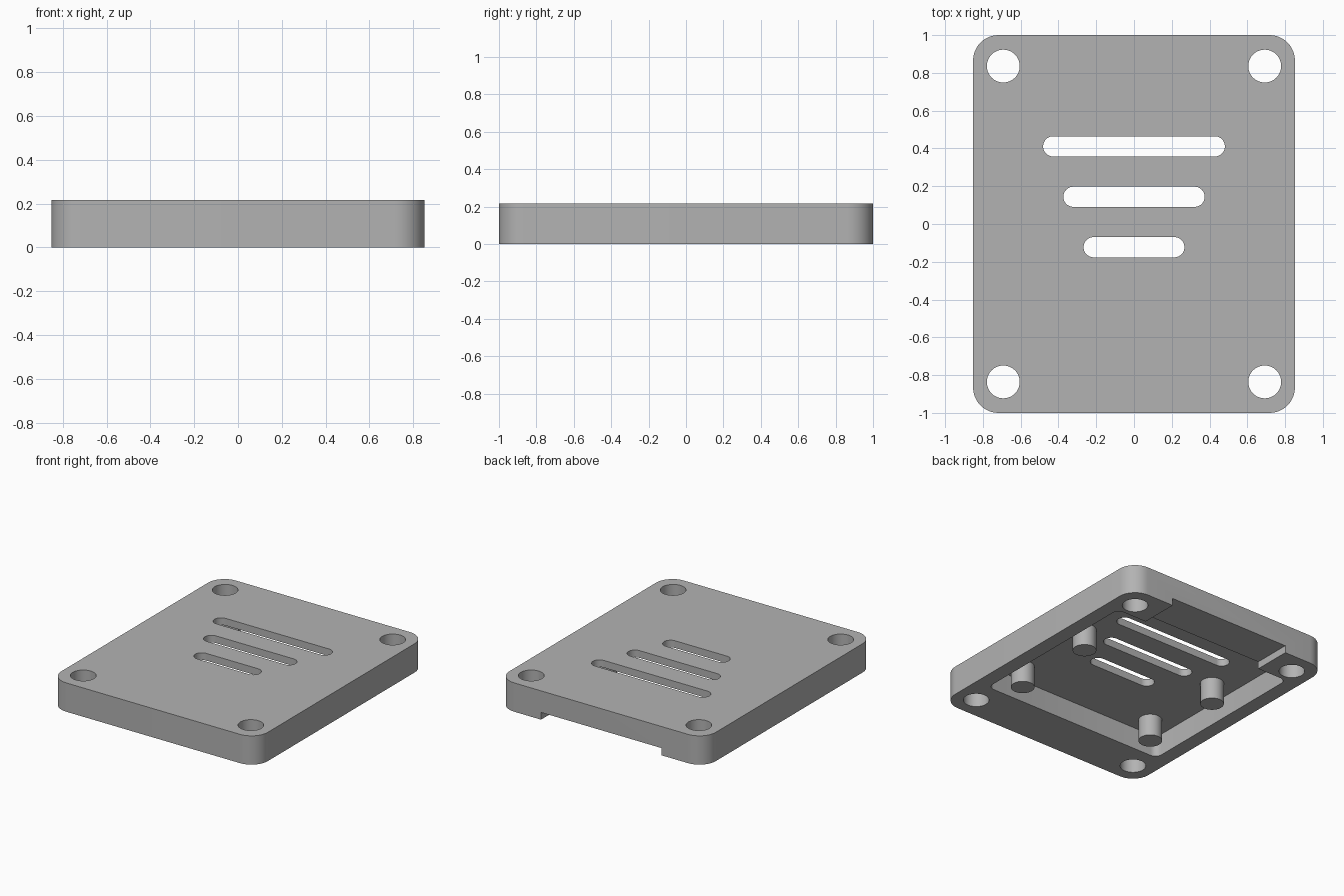
import bpy, bmesh, math

if "Cube" in bpy.data.objects:
    bpy.data.objects.remove(bpy.data.objects["Cube"])

HALF_X, HALF_Y, HEIGHT = 0.852, 1.0, 0.215
FLOOR = 0.161          # underside of the thin top plate

grey = bpy.data.materials.new("light grey")
grey.diffuse_color = (0.45, 0.45, 0.45, 1)
grey.use_nodes = True
grey.node_tree.nodes["Principled BSDF"].inputs["Base Color"].default_value = grey.diffuse_color


def rounded_block(name, x0, x1, y0, y1, z0, z1, r, seg=12):
    """Vertical prism with a rounded-rectangle outline (r = 0 gives a box)."""
    corners = [(x1 - r, y1 - r, 0), (x0 + r, y1 - r, 90),
               (x0 + r, y0 + r, 180), (x1 - r, y0 + r, 270)]
    pts = []
    for cx, cy, start in corners:
        for i in range(seg + 1 if r else 1):
            a = math.radians(start + 90 * i / seg)
            p = (cx + r * math.cos(a), cy + r * math.sin(a))
            if not pts or math.dist(p, pts[-1]) > 1e-5:
                pts.append(p)
    if math.dist(pts[0], pts[-1]) < 1e-5:
        pts.pop()
    bm = bmesh.new()
    face = bm.faces.new([bm.verts.new((x, y, z0)) for x, y in pts])
    top = bmesh.ops.extrude_face_region(bm, geom=[face])["geom"]
    bmesh.ops.translate(bm, vec=(0, 0, z1 - z0),
                        verts=[v for v in top if isinstance(v, bmesh.types.BMVert)])
    bmesh.ops.recalc_face_normals(bm, faces=bm.faces)
    mesh = bpy.data.meshes.new(name)
    bm.to_mesh(mesh)
    bm.free()
    mesh.materials.append(grey)
    obj = bpy.data.objects.new(name, mesh)
    bpy.context.collection.objects.link(obj)
    return obj


def disc_block(name, x, y, r, z0, z1):
    return rounded_block(name, x - r, x + r, y - r, y + r, z0, z1, r)


def smooth(obj):
    bpy.ops.object.select_all(action='DESELECT')
    obj.select_set(True)
    bpy.context.view_layer.objects.active = obj
    bpy.ops.object.shade_smooth_by_angle(angle=math.radians(30))


# Outer shell
cover = rounded_block("cover", -HALF_X, HALF_X, -HALF_Y, HALF_Y, 0, HEIGHT, 0.135)

# Hollow underside and the shallow notch through the back rim
cutters = [
    rounded_block("cavity_cutter", -0.743, 0.743, -0.65, 0.715, -0.1, FLOOR, 0.05, 6),
    rounded_block("notch_cutter", -0.497, 0.497, 0.6, 1.1, -0.1, 0.054, 0),
]
# Three vent slots, shorter towards the front
for y, half in ((0.411, 0.481), (0.144, 0.374), (-0.123, 0.267)):
    cutters.append(rounded_block("slot_cutter", -half, half, y - 0.0535, y + 0.0535,
                                 0.1, 0.3, 0.0534))
# Screw holes in the corners
for sx in (-1, 1):
    for sy in (-1, 1):
        cutters.append(disc_block("hole_cutter", sx * 0.692, sy * 0.836, 0.087, -0.1, 0.3))

bpy.context.view_layer.objects.active = cover
for c in cutters:
    mod = cover.modifiers.new("cut", 'BOOLEAN')
    mod.operation, mod.solver, mod.object = 'DIFFERENCE', 'EXACT', c
    bpy.ops.object.modifier_apply(modifier=mod.name)
for c in cutters:
    bpy.data.objects.remove(c)
smooth(cover)

# Four support posts under the plate
for sx in (-1, 1):
    for y in (-0.5, 0.15):
        smooth(disc_block("support_post", sx * 0.563, y, 0.08, 0.0, FLOOR + 0.01))
